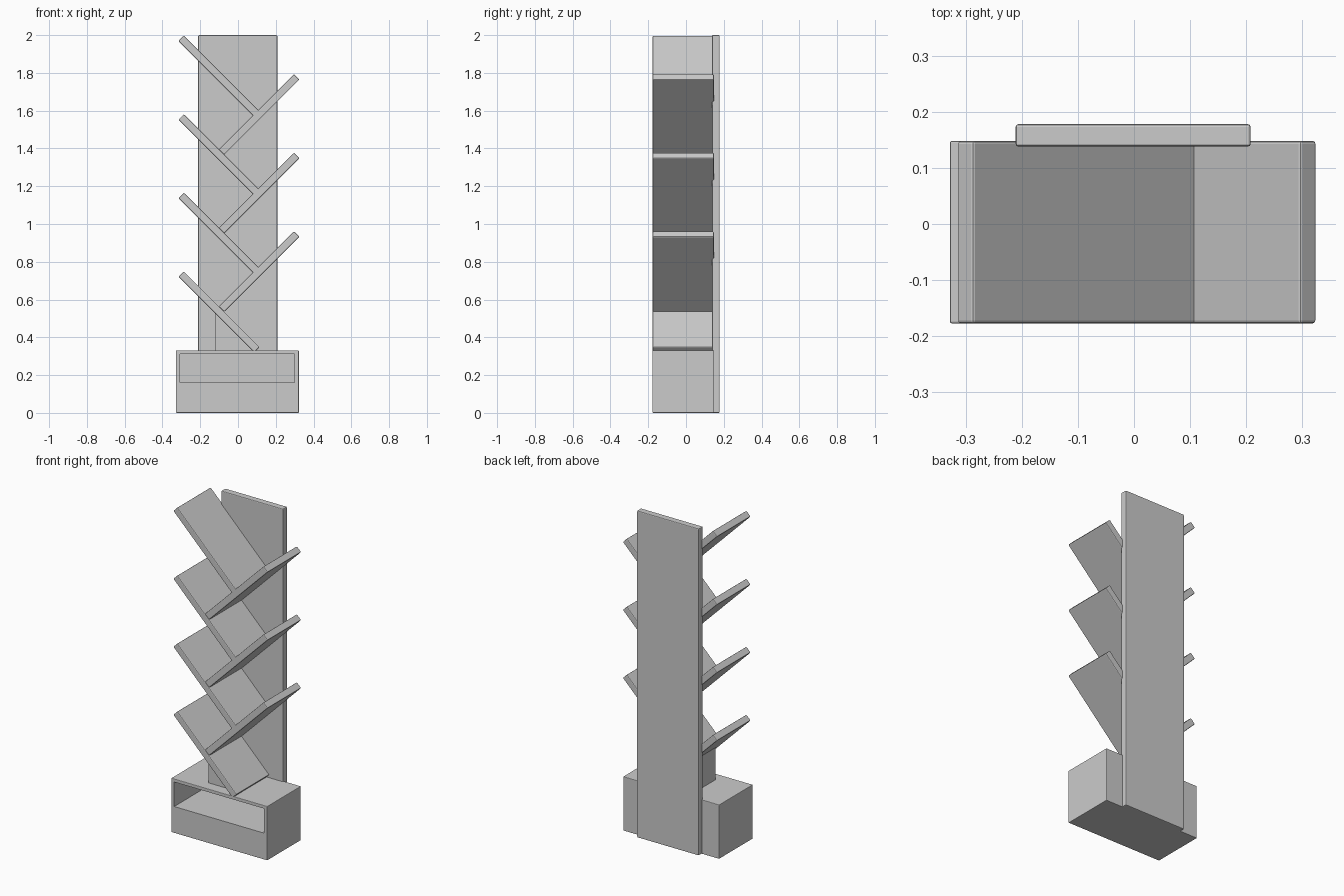
import bpy, bmesh, math

if "Cube" in bpy.data.objects:
    bpy.data.objects.remove(bpy.data.objects["Cube"])

ROOT = math.sqrt(2)
PITCH = 0.416          # vertical step between shelves on one side
THICK = 0.04           # shelf thickness
Y_FRONT, Y_BACK = -0.177, 0.148


def prism(name, profile, y0, y1, bevel=0.005):
    """Extrude an (x, z) outline from y0 to y1 and soften its edges."""
    bm = bmesh.new()
    face = bm.faces.new([bm.verts.new((x, y0, z)) for x, z in profile])
    ext = bmesh.ops.extrude_face_region(bm, geom=[face])
    moved = [v for v in ext["geom"] if isinstance(v, bmesh.types.BMVert)]
    bmesh.ops.translate(bm, verts=moved, vec=(0, y1 - y0, 0))
    bmesh.ops.recalc_face_normals(bm, faces=bm.faces)
    mesh = bpy.data.meshes.new(name)
    bm.to_mesh(mesh)
    bm.free()
    obj = bpy.data.objects.new(name, mesh)
    bpy.context.collection.objects.link(obj)
    if bevel:
        mod = obj.modifiers.new("soft_edges", "BEVEL")
        mod.width = bevel
        mod.segments = 2
    return obj


def rect(x0, x1, z0, z1):
    return [(x0, z0), (x1, z0), (x1, z1), (x0, z1)]


def slanted_shelf(name, start, end):
    """Board centred on the line from start to end in the xz plane."""
    (x0, z0), (x1, z1) = start, end
    length = math.hypot(x1 - x0, z1 - z0)
    nx = -(z1 - z0) / length * THICK / 2
    nz = (x1 - x0) / length * THICK / 2
    outline = [(x0 - nx, z0 - nz), (x1 - nx, z1 - nz),
               (x1 + nx, z1 + nz), (x0 + nx, z0 + nz)]
    prism(name, outline, Y_FRONT, Y_BACK)


# tall back panel
prism("back_panel", rect(-0.211, 0.208, 0.0, 2.0), 0.138, 0.178)

# base box with an open compartment at the front
base = prism("base_box", rect(-0.328, 0.322, 0.0, 0.331), Y_FRONT, Y_BACK, 0.003)
cutter = prism("compartment_cutter", rect(-0.308, 0.299, 0.162, 0.312), -0.3, 0.128, 0)
cutter.hide_render = True
cutter.hide_viewport = True
cut = base.modifiers.new("compartment", "BOOLEAN")
cut.operation = "DIFFERENCE"
cut.solver = "EXACT"
cut.object = cutter

# shelves leaning down to the right
for i in range(4):
    total = 0.434 + i * PITCH           # x + z along the centre line
    slanted_shelf(f"left_shelf_{i + 1}", (-0.301, total + 0.301), (0.1, total - 0.1))

# shelves leaning down to the left, each resting on the one below
for i in range(3):
    diff = 0.636 + i * PITCH            # z - x along the centre line
    surface = 0.434 + i * PITCH + THICK / ROOT
    x0 = (surface - diff) / 2
    slanted_shelf(f"right_shelf_{i + 1}", (x0, x0 + diff), (0.311, 0.311 + diff))

# wedge that carries the lowest shelf
under = 0.434 - THICK / ROOT + 0.004
prism("support_wedge", [(-0.122, 0.328), (under - 0.328, 0.328), (-0.122, under + 0.122)],
      -0.11, 0.142, 0)
